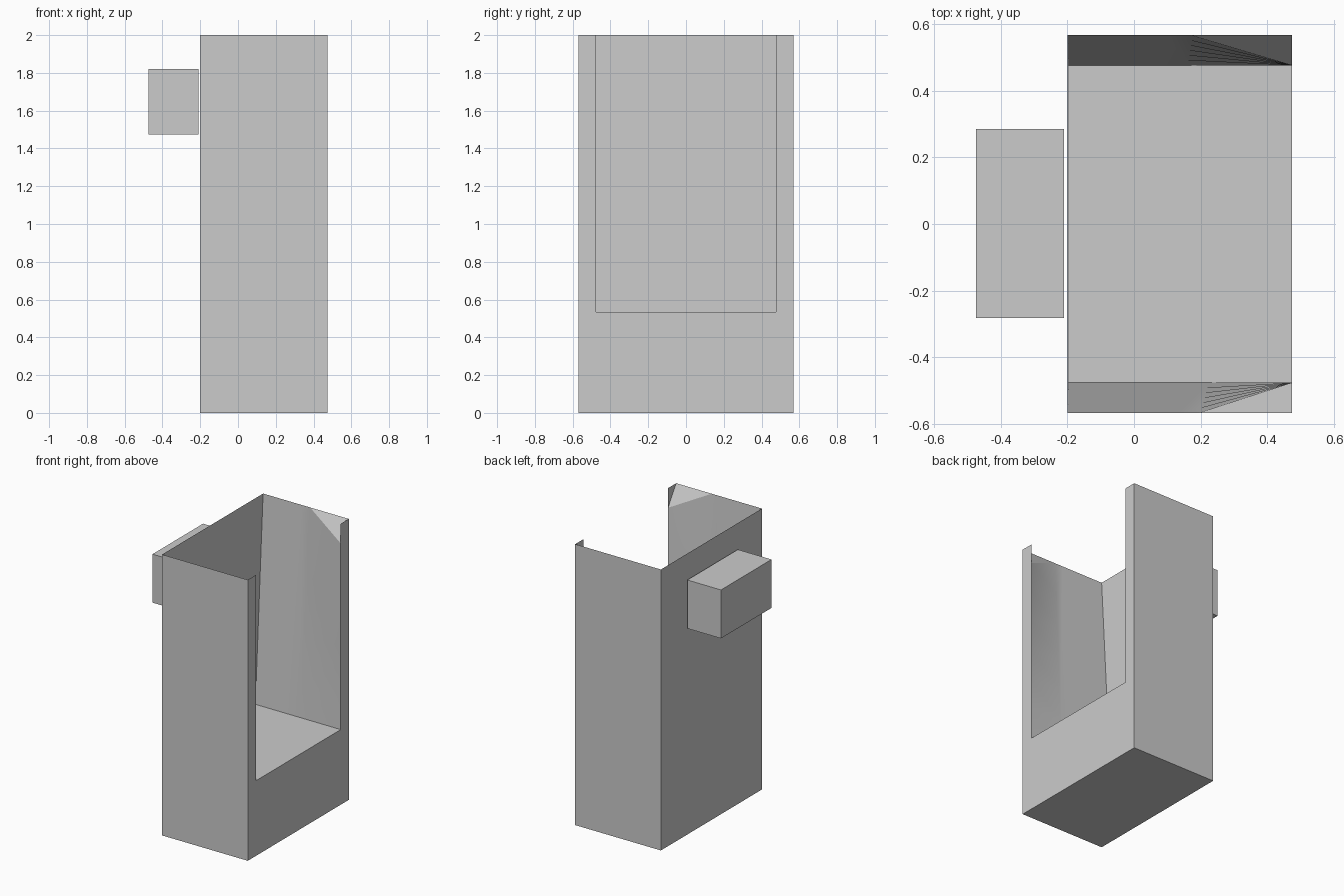
import bpy, bmesh
from mathutils import Vector

if "Cube" in bpy.data.objects:
    bpy.data.objects.remove(bpy.data.objects["Cube"])

BACK, FRONT, W, TOP = -0.2, 0.475, 0.568, 2.0
INNER, FLOOR, TIP, N = 0.477, 0.535, 1.86, 6


def finish(bm, name):
    mesh = bpy.data.meshes.new(name)
    bm.to_mesh(mesh)
    bm.free()
    obj = bpy.data.objects.new(name, mesh)
    bpy.context.collection.objects.link(obj)
    return obj


bm = bmesh.new()
cache = {}


def vert(p):
    key = tuple(round(c, 4) for c in p)
    if key not in cache:
        cache[key] = bm.verts.new(key)
    return cache[key]


def face(*pts):
    return bm.faces.new([vert(p) for p in pts])


def side_wall(s, bottom, top):
    """Tapered inner wall, outer wall; returns the front inner edge."""
    low = [(x, s * INNER, FLOOR) for x in (BACK + 0.003, *bottom)]
    high = [(x, s * W, TOP) for x in (BACK, *top)]
    for i in range(2):
        pts = (low[i], low[i + 1], high[i + 1], high[i])
        if i == 1:
            # crease strip shares the fan's subdivided edge
            mids = [Vector(low[2]).lerp(Vector(high[2]), k / N) for k in range(1, N)]
            pts = (low[1], low[2], *mids, high[2], high[1])
        face(*pts)
    # twisted surface running to the straight front edge
    a = [Vector(low[2]).lerp(Vector(high[2]), k / N) for k in range(N + 1)]
    b = [Vector((FRONT, s * INNER, FLOOR + (TIP - FLOOR) * k / N)) for k in range(N + 1)]
    for k in range(N):
        face(a[k], b[k], b[k + 1], a[k + 1])
    corner = (FRONT, s * W, TOP)
    face(a[N], b[N], corner)
    # outer wall
    face((BACK, s * W, 0), (FRONT, s * W, 0), corner, *reversed(high))
    return low, b


low_l, edge_l = side_wall(-1, (0.147, 0.22), (0.137, 0.195))
low_r, edge_r = side_wall(1, (0.055, 0.155), (0.105, 0.17))

# floor, base, inner and outer back, U-shaped open face
face(*low_l, edge_l[0], edge_r[0], *reversed(low_r))
face((BACK, -W, 0), (FRONT, -W, 0), (FRONT, W, 0), (BACK, W, 0))
face((BACK, -W, 0), (BACK, W, 0), (BACK, W, TOP), (BACK, -W, TOP))
face(low_l[0], low_r[0], (BACK, W, TOP), (BACK, -W, TOP))
face((FRONT, -W, 0), (FRONT, W, 0), (FRONT, W, TOP), *reversed(edge_r),
     *edge_l, (FRONT, -W, TOP))
bmesh.ops.recalc_face_normals(bm, faces=bm.faces[:])

# thin upright flaps at the top of the open face
for s, edge in ((-1, edge_l), (1, edge_r)):
    f = face((FRONT, s * W, TOP), (FRONT, s * INNER, TOP), edge[N])
    f.normal_update()
    if f.normal.x < 0:
        f.normal_flip()

body = finish(bm, "open_body")
bpy.context.view_layer.objects.active = body
body.select_set(True)
bpy.ops.object.shade_smooth_by_angle(angle=0.5)

# separate block behind the back wall
bm = bmesh.new()
bmesh.ops.create_cube(bm, size=1)
bmesh.ops.scale(bm, vec=(0.265, 0.568, 0.345), verts=bm.verts)
bmesh.ops.translate(bm, vec=(-0.3425, 0.001, 1.6475), verts=bm.verts)
finish(bm, "back_block")
